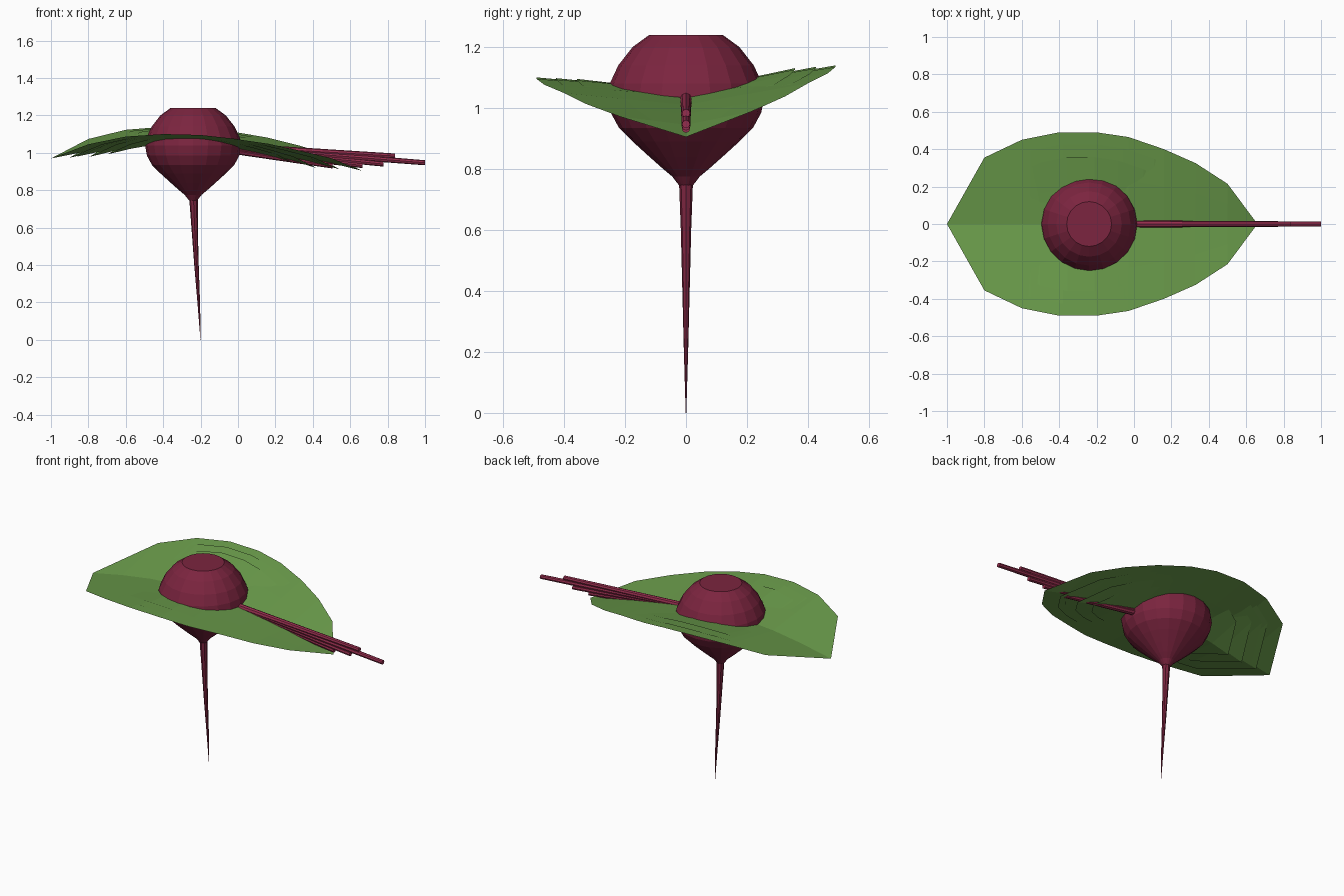
import bpy, math

if "Cube" in bpy.data.objects:
    bpy.data.objects.remove(bpy.data.objects["Cube"])


def material(name, rgb):
    m = bpy.data.materials.new(name)
    m.diffuse_color = (*rgb, 1)
    m.use_nodes = True
    m.node_tree.nodes["Principled BSDF"].inputs["Base Color"].default_value = m.diffuse_color
    return m


BEET = material("beet_red", (0.2, 0.018, 0.05))
STEM = material("stem_red", (0.3, 0.027, 0.075))
GREEN = material("leaf_green", (0.145, 0.33, 0.07))
CX = -0.24


def make(name, verts, faces, mat):
    me = bpy.data.meshes.new(name)
    me.from_pydata(verts, [], faces)
    me.materials.append(mat)
    me.update()
    ob = bpy.data.objects.new(name, me)
    bpy.context.collection.objects.link(ob)
    return ob


def tube(name, rings, sides, mat, upright):
    """Skin rings of (x, z, radius); rings are level if upright, else face x."""
    verts, faces = [], []
    for x, z, r in rings:
        for i in range(sides):
            a = 2 * math.pi * i / sides
            c, s = r * math.cos(a), r * math.sin(a)
            verts.append((x + c, s, z) if upright else (x, c, z + s))
    for k in range(len(rings) - 1):
        for i in range(sides):
            j = (i + 1) % sides
            a, b = k * sides, (k + 1) * sides
            q = (a + i, b + i, b + j, a + j)
            faces.append(q if upright else q[::-1])
    n = len(verts)
    faces.append(tuple(range(sides)))
    faces.append(tuple(reversed(range(n - sides, n))))
    return make(name, verts, faces, mat)


# Bulb, from the flat crown down to the neck
bulb = [(.12, 1.24), (.175, 1.20), (.222, 1.14), (.25, 1.08), (.257, 1.04), (.247, .985),
        (.22, .935), (.175, .89), (.12, .84), (.075, .80), (.045, .775), (.022, .745)]
tube("bulb", [(CX, z, r) for r, z in bulb], 20, BEET, True)

# Thin tap root, drifting slightly to one side
tube("tap_root", [(-.238, .76, .023), (-.232, .6, .017), (-.222, .4, .012),
                  (-.21, .2, .007), (-.2, 0, .001)], 8, BEET, True)

# Leaf outline: x, half width, spine height, edge height
OUTLINE = [(-1, 0, .97, .97), (-.8, .355, 1.01, 1.06), (-.6, .45, 1.04, 1.105),
           (-.4, .49, 1.055, 1.12), (-.2, .49, 1.055, 1.115), (-.03, .465, 1.04, 1.095),
           (.16, .40, 1.01, 1.065), (.33, .325, .98, 1.025), (.5, .215, .945, .98),
           (.66, 0, .905, .905)]
ACROSS = (-1, -.5, 0, .5, 1)


def leaf(name, scale, lift):
    verts, faces = [], []
    for x, w, spine, edge in OUTLINE:
        for t in ACROSS:
            z = spine + (edge - spine) * abs(t) + .04 * w * t
            verts.append((CX + (x - CX) * scale, w * t * scale, 1.05 + (z - 1.05) * lift))
    n = len(ACROSS)
    for k in range(len(OUTLINE) - 1):
        for i in range(n - 1):
            a, b = k * n + i, (k + 1) * n + i
            if k == 0:                       # pointed leaf tip
                faces.append((a, b, b + 1))
            elif k == len(OUTLINE) - 2:      # pointed leaf base
                faces.append((a, b, a + 1))
            else:
                faces.append((a, b, b + 1, a + 1))
    return make(name, verts, faces, GREEN)


# Nested leaves, each with its stem: scale, height factor, stem end height
LAYERS = [(1, 1, .947), (.87, .95, .983), (.82, .88, .94), (.73, .9, .932), (.6, .72, .93)]
for i, (s, lift, end) in enumerate(LAYERS, 1):
    leaf(f"leaf_{i}", s, lift)
    tube(f"leaf_stem_{i}", [(CX, 1.045, .02), (CX + 1.24 * s, end, .0135)], 8, STEM, False)
